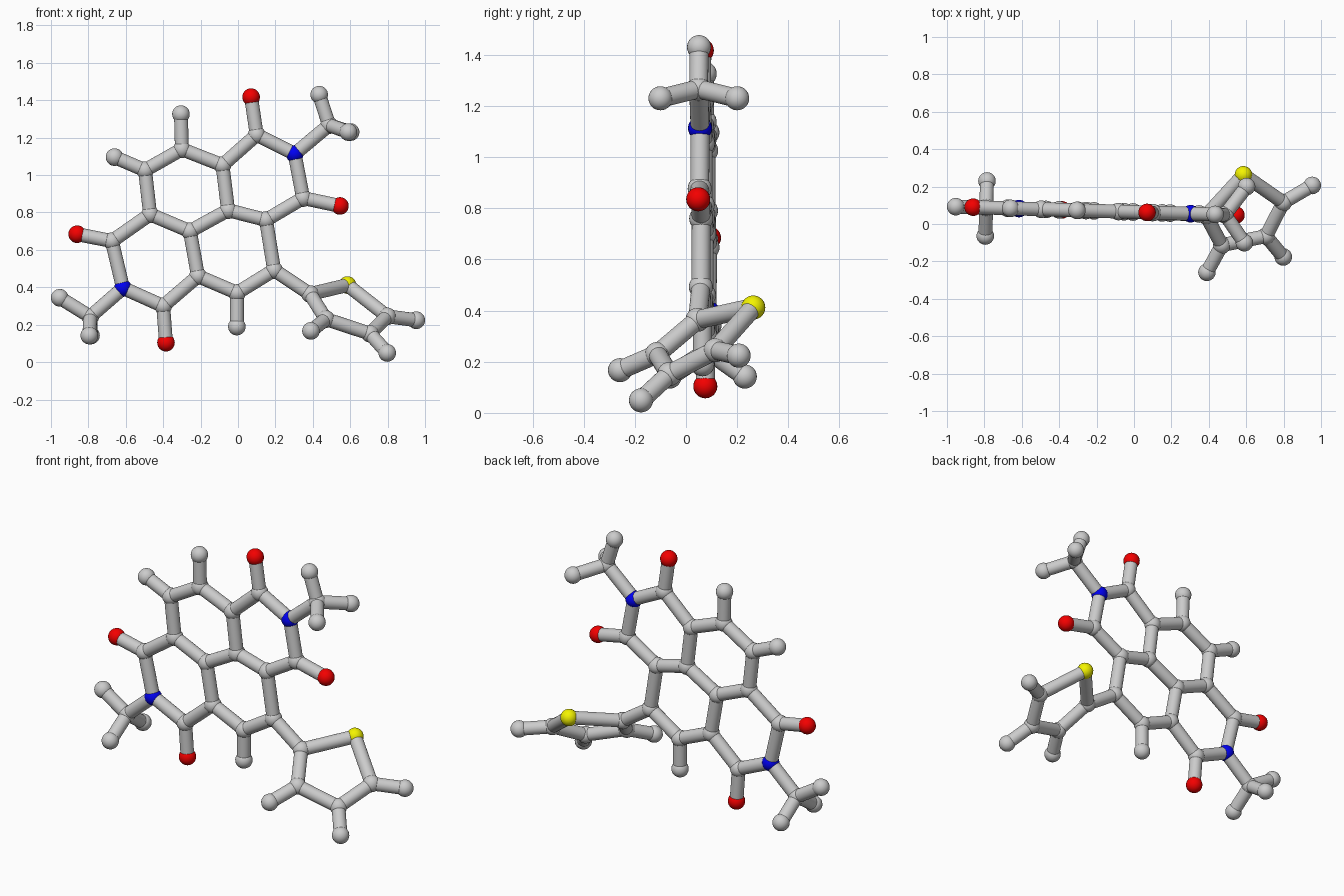
import bpy, bmesh
from mathutils import Vector, Matrix

if "Cube" in bpy.data.objects:
    bpy.data.objects.remove(bpy.data.objects["Cube"])

BALL, STICK = 0.047, 0.037

# Flat fused-ring part: (element, x, z); depth follows a slightly turned plane
flat = [
    ("C", -.497, 1.026), ("C", -.30, 1.138), ("C", -.083, 1.053), ("C", -.053, .812),
    ("C", -.257, .70), ("C", -.47, .79), ("C", .10, 1.215), ("N", .303, 1.113),
    ("C", .348, .877), ("C", .15, .76), ("C", .193, .492), ("C", -.005, .37),
    ("C", -.214, .46), ("C", -.674, .647), ("N", -.615, .396), ("C", -.40, .30),
    ("O", .07, 1.417), ("O", .545, .835), ("O", -.86, .684), ("O", -.385, .104),
    ("H", -.66, 1.096), ("H", -.305, 1.326), ("H", -.006, .19),
    ("C", .487, 1.267), ("H", .434, 1.43), ("C", -.79, .243), ("H", -.953, .344),
]
# Methyl hydrogens and the tilted five-sided ring: (element, x, y, z)
tilted = [
    ("H", .602, .20, 1.23), ("H", .59, -.10, 1.23),
    ("H", -.786, .23, .142), ("H", -.795, -.064, .142),
    ("C", .385, .045, .364), ("S", .585, .263, .412), ("C", .798, .115, .245),
    ("C", .706, -.065, .152), ("C", .47, -.113, .23),
    ("H", .953, .206, .224), ("H", .798, -.176, .049), ("H", .39, -.258, .167),
]
atoms = [(e, Vector((x, .064 - .03 * x, z))) for e, x, z in flat]
atoms += [(e, Vector((x, y, z))) for e, x, y, z in tilted]

names = {"C": "carbon_ball", "H": "hydrogen_ball", "N": "nitrogen_ball",
         "O": "oxygen_ball", "S": "sulfur_ball"}
colors = {"N": (0, 0, .9, 1), "O": (.9, 0, 0, 1), "S": (.9, .9, 0, 1)}


def finish(bm, name):
    for f in bm.faces:
        f.smooth = True
    mesh = bpy.data.meshes.new(name)
    bm.to_mesh(mesh)
    bm.free()
    return mesh


def place(name, mesh, loc):
    ob = bpy.data.objects.new(name, mesh)
    ob.location = loc
    bpy.context.collection.objects.link(ob)
    return ob


# Balls: one shared sphere per element
balls = {}
for e, name in names.items():
    bm = bmesh.new()
    bmesh.ops.create_uvsphere(bm, u_segments=24, v_segments=16, radius=BALL)
    balls[e] = finish(bm, name)
    if e in colors:
        mat = bpy.data.materials.new(name + "_color")
        mat.diffuse_color = colors[e]
        mat.use_nodes = True
        mat.node_tree.nodes["Principled BSDF"].inputs["Base Color"].default_value = mat.diffuse_color
        balls[e].materials.append(mat)
for e, p in atoms:
    place(names[e], balls[e], p)

# Sticks: join every pair of neighbouring balls
bm = bmesh.new()
bmesh.ops.create_cone(bm, cap_ends=False, segments=24, radius1=STICK,
                      radius2=STICK, depth=1)
stick = finish(bm, "bond_stick")
for i, (e1, p1) in enumerate(atoms):
    for e2, p2 in atoms[i + 1:]:
        d = p2 - p1
        limit = .34 if "S" in (e1, e2) else .285
        if d.length < limit and not e1 == e2 == "H":
            ob = place("bond_stick", stick, (p1 + p2) / 2)
            ob.rotation_euler = d.to_track_quat('Z', 'Y').to_euler()
            ob.scale = (1, 1, d.length)
